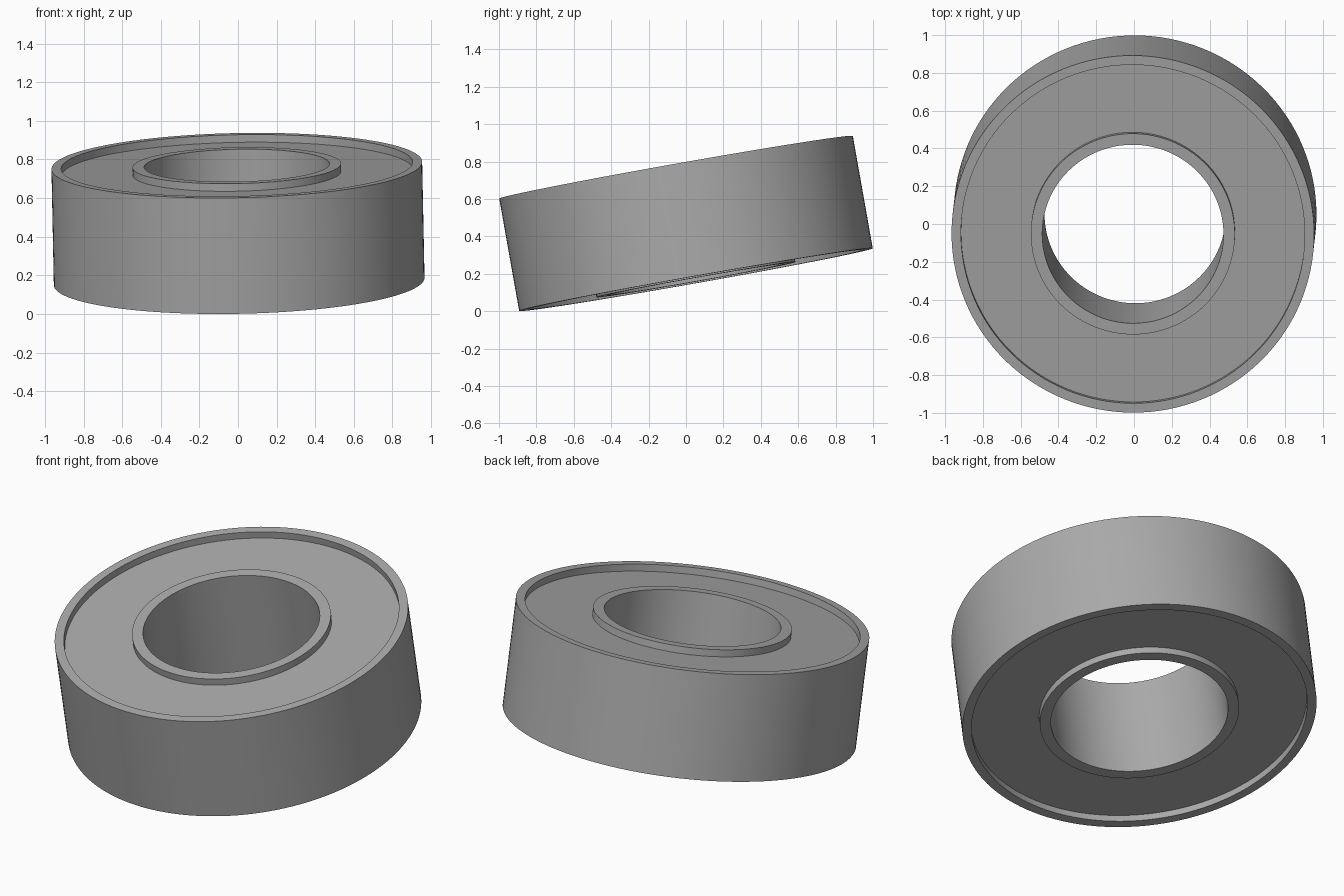
import bpy, math
from mathutils import Matrix

cube = bpy.data.objects.get("Cube")
if cube:
    bpy.data.objects.remove(cube, do_unlink=True)

SEGMENTS = 128
BORE, INNER_RIM, OUTER_RIM, OUTER = 0.48, 0.54, 0.91, 0.96
HALF, RECESS = 0.305, 0.04
SEAL = HALF - RECESS

steel = bpy.data.materials.new("grey steel")
grey = (0.4, 0.4, 0.4, 1)
steel.diffuse_color = grey
steel.use_nodes = True
steel.node_tree.nodes["Principled BSDF"].inputs["Base Color"].default_value = grey

# the whole bearing leans about x and slightly about y
lean = (Matrix.Translation((0, 0, 0.469))
        @ Matrix.Rotation(math.radians(10.05), 4, 'X')
        @ Matrix.Rotation(math.radians(-1.15), 4, 'Y'))


def lathe(name, profile):
    """Spin an open (radius, height) profile around the bearing axis."""
    n = len(profile)
    verts, faces = [], []
    for i in range(SEGMENTS):
        a = 2 * math.pi * i / SEGMENTS
        verts += [(r * math.cos(a), r * math.sin(a), z) for r, z in profile]
        k = (i + 1) % SEGMENTS
        faces += [(i * n + j, i * n + j + 1, k * n + j + 1, k * n + j)
                  for j in range(n - 1)]
    mesh = bpy.data.meshes.new(name)
    mesh.from_pydata(verts, [], faces)
    mesh.materials.append(steel)
    obj = bpy.data.objects.new(name, mesh)
    bpy.context.collection.objects.link(obj)
    obj.matrix_world = lean
    bpy.ops.object.select_all(action='DESELECT')
    obj.select_set(True)
    bpy.context.view_layer.objects.active = obj
    bpy.ops.object.shade_smooth_by_angle(angle=math.radians(30))
    return obj


# races, ordered so that normals face outward
lathe("outer_race", [(OUTER_RIM, -SEAL), (OUTER_RIM, -HALF), (OUTER, -HALF),
                     (OUTER, HALF), (OUTER_RIM, HALF), (OUTER_RIM, SEAL)][::-1])
lathe("inner_race", [(INNER_RIM, SEAL), (INNER_RIM, HALF), (BORE, HALF),
                     (BORE, -HALF), (INNER_RIM, -HALF), (INNER_RIM, -SEAL)][::-1])

# recessed seals between the races
lathe("top_seal", [(INNER_RIM, SEAL), (OUTER_RIM, SEAL)])
lathe("bottom_seal", [(OUTER_RIM, -SEAL), (INNER_RIM, -SEAL)])
